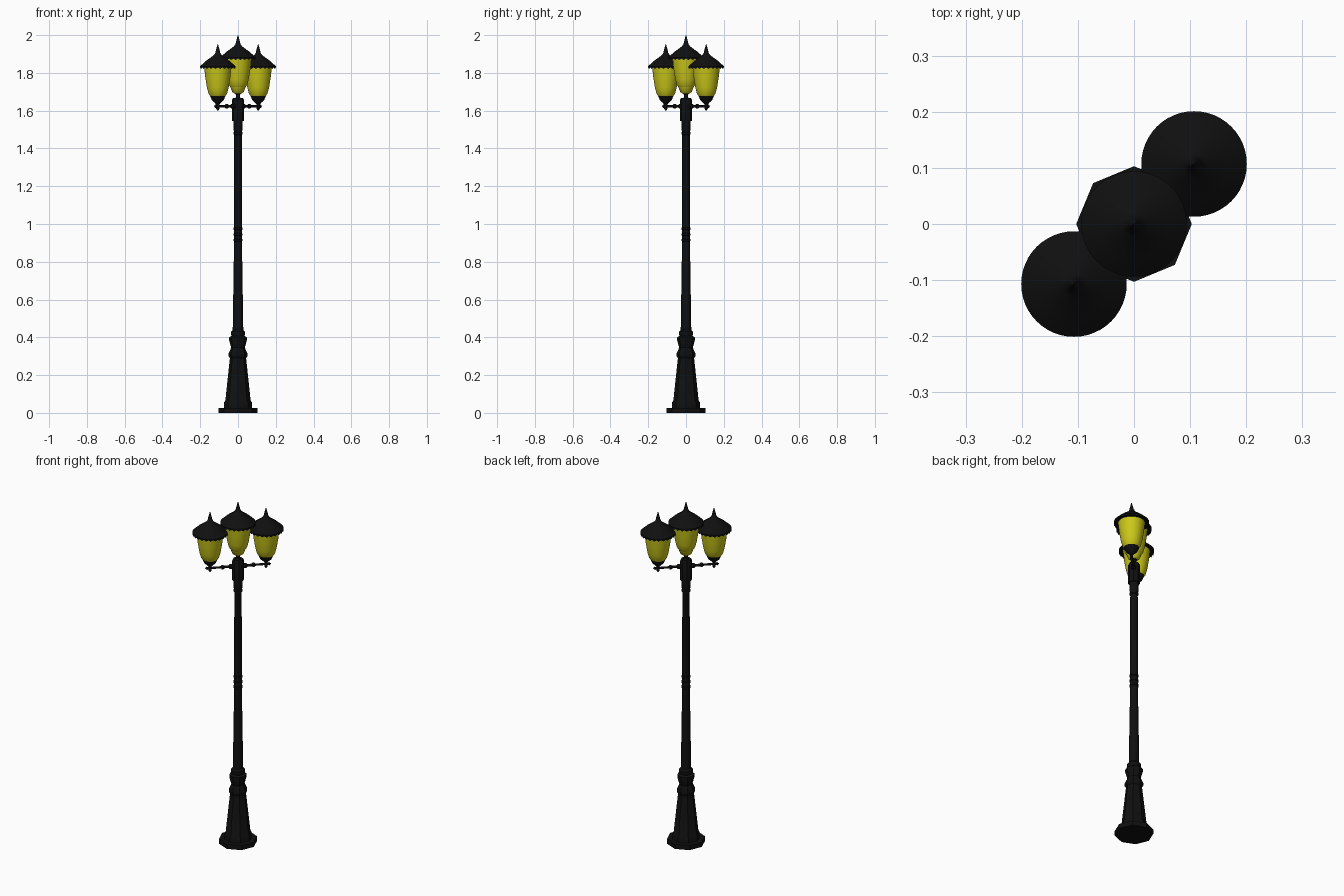
import bpy, bmesh
from math import pi, sin, cos, radians
from mathutils import Matrix

cube = bpy.data.objects.get("Cube")
if cube:
    bpy.data.objects.remove(cube)


def material(name, rgb):
    m = bpy.data.materials.new(name)
    m.use_nodes = True
    m.diffuse_color = (*rgb, 1)
    m.node_tree.nodes["Principled BSDF"].inputs["Base Color"].default_value = (*rgb, 1)
    return m


iron = material("black_iron", (0.005, 0.005, 0.005))
amber = material("yellow_glass", (0.60, 0.58, 0.01))


def lathe(name, profile, sides, mat, matrix=Matrix(), angle=35, teeth=0):
    """Turn (radius, height) pairs about z; teeth lowers every other vertex of the first ring."""
    bm = bmesh.new()
    rings = []
    for i, (r, z) in enumerate(profile):
        ring = []
        for k in range(sides):
            a = 2 * pi * k / sides
            drop = teeth if i == 0 and k % 2 else 0
            ring.append(bm.verts.new((r * cos(a), r * sin(a), z - drop)))
        rings.append(ring)
    for low, high in zip(rings, rings[1:]):
        for k in range(sides):
            n = (k + 1) % sides
            bm.faces.new((low[k], low[n], high[n], high[k]))
    bm.faces.new(rings[0][::-1])
    bm.faces.new(rings[-1])
    bm.transform(matrix)
    mesh = bpy.data.meshes.new(name)
    bm.to_mesh(mesh)
    bm.free()
    mesh.materials.append(mat)
    mesh.shade_smooth()
    mesh.set_sharp_from_angle(angle=radians(angle))
    obj = bpy.data.objects.new(name, mesh)
    bpy.context.collection.objects.link(obj)
    return obj


# Eight-sided foot and pedestal
lathe("foot_plate", [(0.103, 0), (0.103, 0.027)], 8, iron)
lathe("pedestal", [(0.074, 0.027), (0.074, 0.055), (0.067, 0.065), (0.043, 0.29),
                   (0.05, 0.30), (0.05, 0.315), (0.036, 0.345), (0.047, 0.385),
                   (0.047, 0.40), (0.031, 0.41)], 8, iron)

# Tapered shaft with ring mouldings
lathe("shaft", [(0.030, 0.40), (0.037, 0.415), (0.037, 0.43), (0.028, 0.44),
                (0.021, 0.90), (0.020, 1.49), (0.025, 1.50), (0.025, 1.55)], 16, iron)
for z in (0.915, 0.945, 0.975, 1.48, 1.505):
    lathe("shaft_ring", [(0.02, z - 0.008), (0.025, z - 0.004),
                         (0.025, z + 0.004), (0.02, z + 0.008)], 16, iron)

# Head block that carries the arms
lathe("head_block", [(0.033, 1.544), (0.033, 1.655), (0.027, 1.666)], 8, iron)


def lamp(name, x, y, lift, hanging):
    at = Matrix.Translation((x, y, lift))
    # Roof with scalloped edge and spike
    lathe(name + "_roof", [(0.094, 1.829), (0.094, 1.835), (0.062, 1.864), (0.022, 1.893),
                           (0.013, 1.905), (0.010, 1.92), (0.001, 1.953)],
          48, iron, at, teeth=0.008)
    # Glass body, tapering to a rounded bottom
    lathe(name + "_glass", [(0.040, 1.677), (0.049, 1.69), (0.057, 1.72),
                            (0.066, 1.775), (0.072, 1.83)], 32, amber, at)
    if hanging:
        # Cup and drop finial below the glass
        lathe(name + "_cup", [(0.001, 1.60), (0.009, 1.609), (0.009, 1.634), (0.015, 1.641),
                              (0.031, 1.655), (0.041, 1.678)], 24, iron, at)
    else:
        # Rounded glass bottom on a short neck
        lathe(name + "_glass_bottom", [(0.018, 1.643), (0.030, 1.652), (0.040, 1.677)],
              32, amber, at)
        lathe(name + "_neck", [(0.020, 1.615), (0.011, 1.625), (0.011, 1.638),
                               (0.019, 1.645)], 16, iron, at)


lamp("centre_lamp", 0, 0, 0.047, False)

# Two arms on the diagonal, each with a lamp
for side, sign in (("left", 1), ("right", -1)):
    turn = (Matrix.Translation((0, 0, 1.623))
            @ Matrix.Rotation(pi / 4 if sign > 0 else -3 * pi / 4, 4, 'Z')
            @ Matrix.Rotation(pi / 2, 4, 'Y'))
    lathe(side + "_arm", [(0.013, 0.025), (0.013, 0.045), (0.007, 0.05), (0.007, 0.075),
                          (0.012, 0.08), (0.012, 0.088), (0.006, 0.093), (0.006, 0.165),
                          (0.009, 0.168), (0.001, 0.178)], 12, iron, turn)
    lamp(side + "_lamp", sign * 0.107, sign * 0.107, 0, True)
